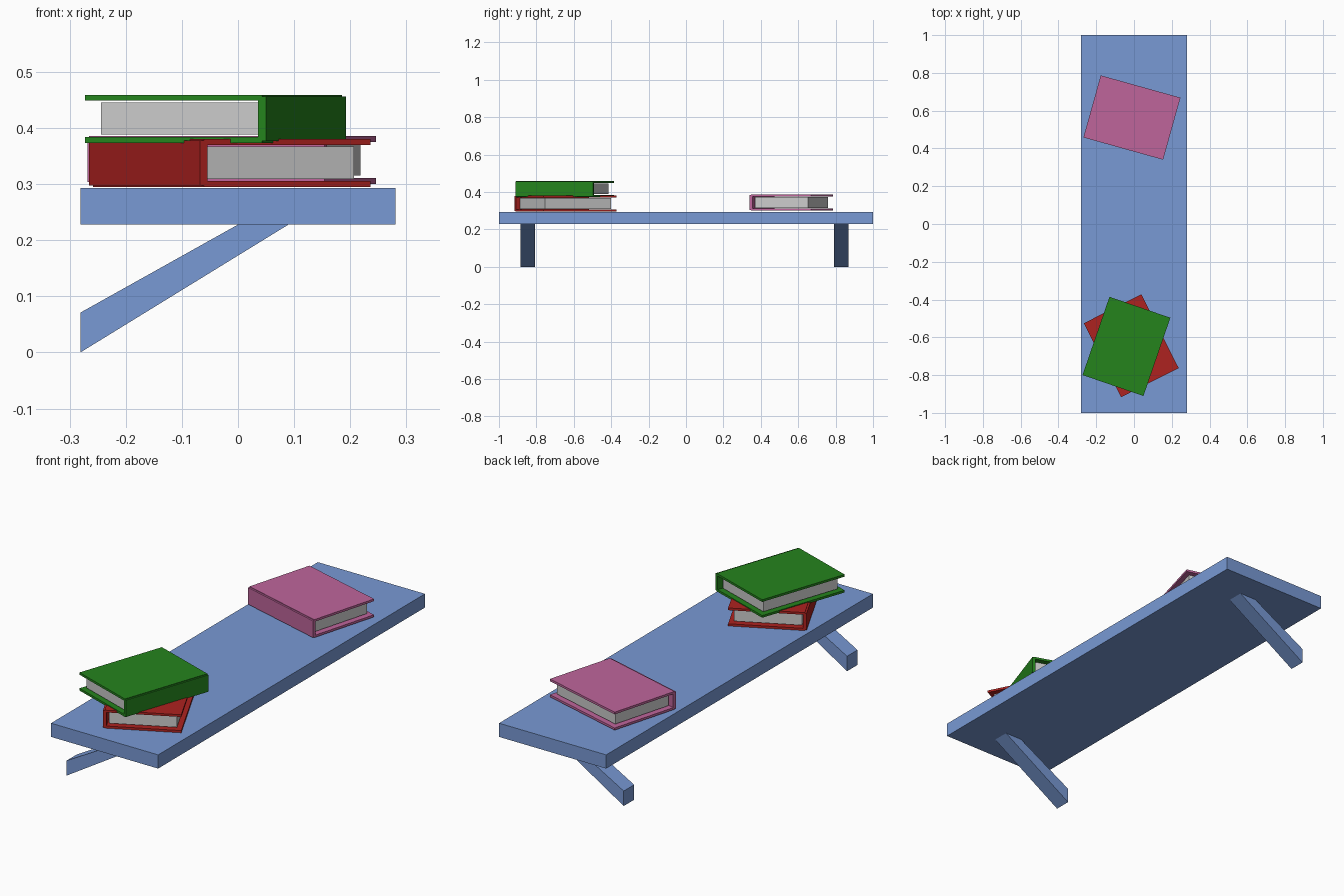
import bpy, bmesh
from math import radians
from mathutils import Matrix

if "Cube" in bpy.data.objects:
    bpy.data.objects.remove(bpy.data.objects["Cube"])


def material(name, rgb):
    m = bpy.data.materials.new(name)
    m.diffuse_color = (*rgb, 1)
    m.use_nodes = True
    m.node_tree.nodes["Principled BSDF"].inputs["Base Color"].default_value = m.diffuse_color
    return m


def make_object(name, bm, mat=None):
    bmesh.ops.recalc_face_normals(bm, faces=bm.faces)
    mesh = bpy.data.meshes.new(name)
    bm.to_mesh(mesh)
    bm.free()
    if mat:
        mesh.materials.append(mat)
    ob = bpy.data.objects.new(name, mesh)
    bpy.context.collection.objects.link(ob)
    return ob


def add_box(bm, lo, hi):
    size = [b - a for a, b in zip(lo, hi)]
    mid = [(a + b) / 2 for a, b in zip(lo, hi)]
    bmesh.ops.create_cube(bm, size=1, matrix=Matrix.Translation(mid) @ Matrix.Diagonal((*size, 1)))


blue = material("shelf_blue", (0.19, 0.32, 0.66))
red = material("cover_red", (0.42, 0.016, 0.014))
green = material("cover_green", (0.018, 0.23, 0.012))
pink = material("cover_pink", (0.52, 0.13, 0.33))

# Shelf board
bm = bmesh.new()
add_box(bm, (-0.281, -1, 0.228), (0.281, 1, 0.293))
make_object("shelf_board", bm, blue)

# Diagonal brackets: side profile extruded along y
profile = [(-0.281, 0), (0.09, 0.228), (0, 0.228), (-0.281, 0.071)]
for side, y0, y1 in (("left", -0.884, -0.806), ("right", 0.79, 0.868)):
    bm = bmesh.new()
    face = bm.faces.new([bm.verts.new((x, y0, z)) for x, z in profile])
    ext = bmesh.ops.extrude_face_region(bm, geom=[face])
    bmesh.ops.translate(bm, vec=(0, y1 - y0, 0),
                        verts=[v for v in ext["geom"] if isinstance(v, bmesh.types.BMVert)])
    make_object(side + "_bracket", bm, blue)

# Books: spine on the local -y side, covers flaring past the page block
L, D, H, T = 0.219, 0.1705, 0.0855, 0.0105


def book(name, mat, loc, angle):
    place = Matrix.Translation(loc) @ Matrix.Rotation(radians(angle), 4, "Z")
    bm = bmesh.new()
    add_box(bm, (-L, -D + 0.008, 0), (L, D, T))
    add_box(bm, (-L, -D + 0.008, H - T), (L, D, H))
    add_box(bm, (-L, -D, 0.003), (L, -D + 0.0155, H - 0.003))
    make_object(name + "_cover", bm, mat).matrix_world = place
    bm = bmesh.new()
    add_box(bm, (-L + 0.022, -D + 0.023, 0.0145), (L - 0.022, D - 0.022, H - 0.0135))
    make_object(name + "_pages", bm).matrix_world = place


book("red_book", red, (-0.0145, -0.644, 0.295), -63.2)
book("green_book", green, (-0.04, -0.648, 0.3738), 71)
book("pink_book", pink, (-0.011, 0.5635, 0.3005), -15.6)
